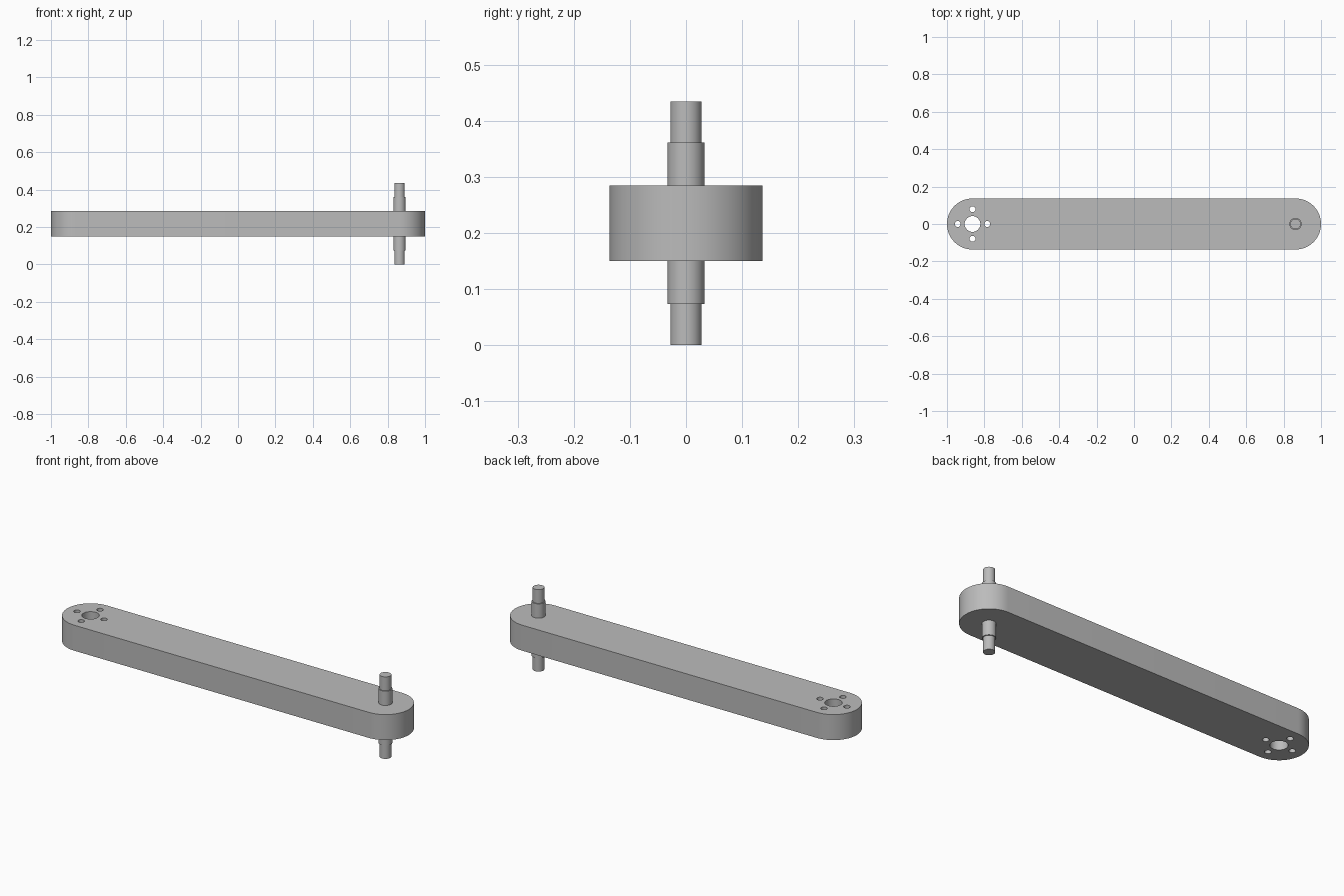
import bpy, bmesh
from math import pi, cos, sin, radians

cube = bpy.data.objects.get("Cube")
if cube:
    bpy.data.objects.remove(cube, do_unlink=True)

grey = bpy.data.materials.new("plain_grey")
grey.use_nodes = True
COLOUR = (0.5, 0.5, 0.5, 1)
grey.diffuse_color = COLOUR
grey.node_tree.nodes["Principled BSDF"].inputs["Base Color"].default_value = COLOUR

RADIUS = 0.1365
END = 1 - RADIUS            # distance of each pivot from the middle
BOTTOM, TOP = 0.15, 0.285   # arm faces


def arc(cx, cy, r, start, sweep, steps):
    return [(cx + r * cos(start + sweep * i / steps),
             cy + r * sin(start + sweep * i / steps)) for i in range(steps + 1)]


def finish(obj):
    """Weld, face normals outward, colour and smooth the round walls."""
    bm = bmesh.new()
    bm.from_mesh(obj.data)
    bmesh.ops.remove_doubles(bm, verts=bm.verts, dist=0.0001)
    bmesh.ops.recalc_face_normals(bm, faces=bm.faces)
    bm.to_mesh(obj.data)
    bm.free()
    obj.data.materials.clear()
    obj.data.materials.append(grey)
    bpy.ops.object.select_all(action='DESELECT')
    obj.select_set(True)
    bpy.context.view_layer.objects.active = obj
    bpy.ops.object.shade_smooth_by_angle(angle=radians(30))


# Arm: rounded bar outline with the hub bore and four bolt holes
loops = [arc(END, 0, RADIUS, -pi / 2, pi, 32) + arc(-END, 0, RADIUS, pi / 2, pi, 32),
         arc(-END, 0, 0.042, 0, 2 * pi, 40)[:-1]]
for k in range(4):
    a = k * pi / 2
    loops.append(arc(-END + 0.079 * cos(a), 0.079 * sin(a), 0.016, 0, 2 * pi, 24)[:-1])

curve = bpy.data.curves.new("crank_arm", 'CURVE')
curve.dimensions = '2D'
curve.fill_mode = 'BOTH'
curve.extrude = (TOP - BOTTOM) / 2
for loop in loops:
    spline = curve.splines.new('POLY')
    spline.points.add(len(loop) - 1)
    for point, (x, y) in zip(spline.points, loop):
        point.co = (x, y, 0, 1)
    spline.use_cyclic_u = True
arm = bpy.data.objects.new("crank_arm", curve)
bpy.context.collection.objects.link(arm)
arm.location.z = (TOP + BOTTOM) / 2
bpy.ops.object.select_all(action='DESELECT')
arm.select_set(True)
bpy.context.view_layer.objects.active = arm
bpy.ops.object.convert(target='MESH')
finish(bpy.context.view_layer.objects.active)

# Stepped axle: a lathed profile of (radius, height)
profile = [(0.028, 0), (0.028, 0.073), (0.033, 0.073),
           (0.033, 0.361), (0.028, 0.361), (0.028, 0.434)]
SIDES = 40
bm = bmesh.new()
rings = [[bm.verts.new((x, y, z)) for x, y in arc(0, 0, r, 0, 2 * pi, SIDES)[:-1]]
         for r, z in profile]
for low, high in zip(rings, rings[1:]):
    for i in range(SIDES):
        j = (i + 1) % SIDES
        bm.faces.new((low[i], low[j], high[j], high[i]))
bm.faces.new(rings[0][::-1])
bm.faces.new(rings[-1])
mesh = bpy.data.meshes.new("stepped_axle")
bm.to_mesh(mesh)
bm.free()
axle = bpy.data.objects.new("stepped_axle", mesh)
bpy.context.collection.objects.link(axle)
axle.location.x = END
finish(axle)
